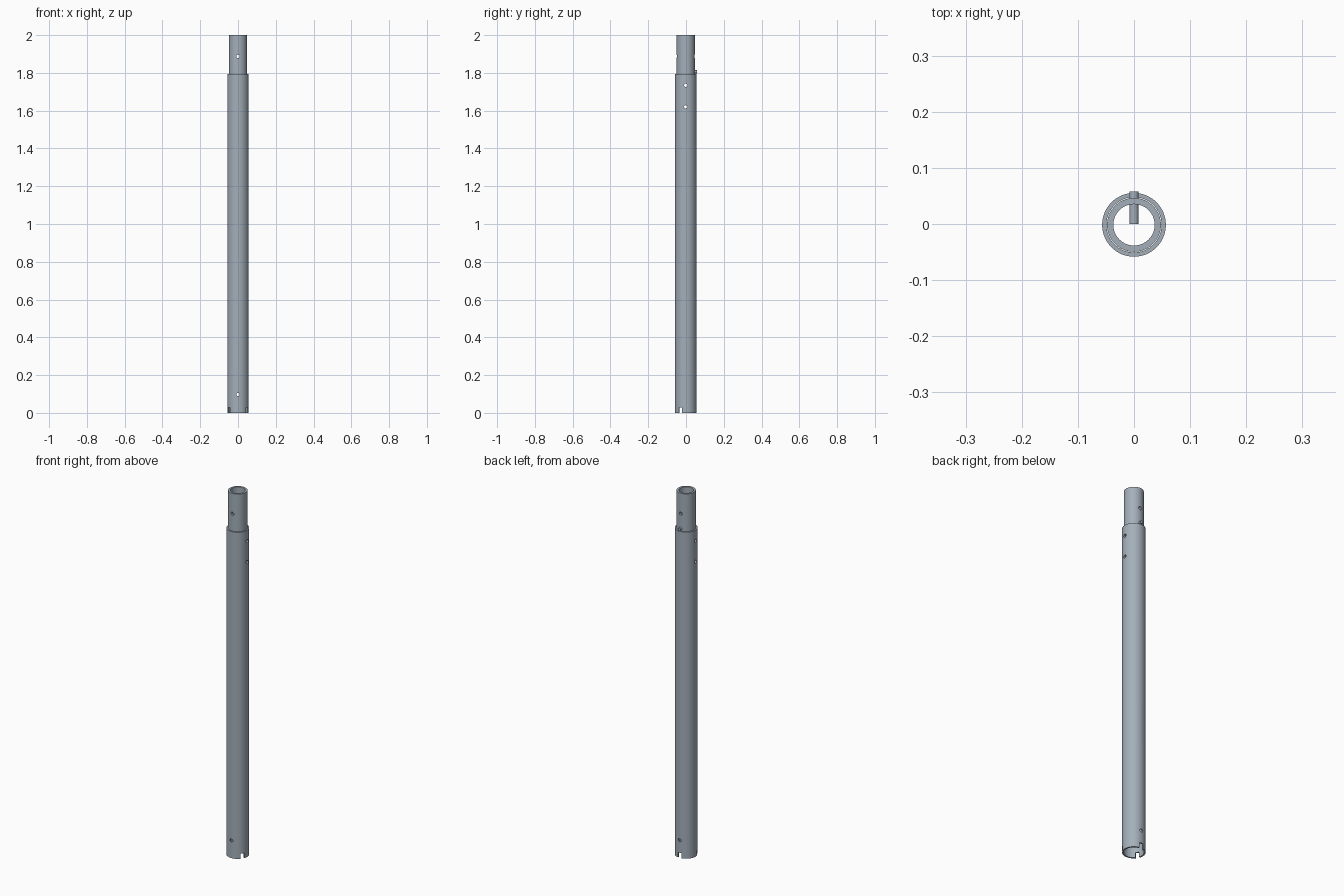
import bpy, bmesh
from math import pi, radians
from mathutils import Matrix, Vector

if "Cube" in bpy.data.objects:
    bpy.data.objects.remove(bpy.data.objects["Cube"])

CY = -0.0015          # tube axis, offset so the pin keeps the model centred
R_OUT, R_OUT_IN = 0.0568, 0.0492
R_IN, R_IN_IN = 0.0480, 0.0368
SHOULDER = 1.794
HOLE_R = 0.009

steel = bpy.data.materials.new("steel")
steel.diffuse_color = (0.37, 0.43, 0.49, 1)
steel.use_nodes = True
steel.node_tree.nodes["Principled BSDF"].inputs["Base Color"].default_value = steel.diffuse_color


def finish(name, bm):
    me = bpy.data.meshes.new(name)
    bmesh.ops.recalc_face_normals(bm, faces=bm.faces[:])
    bm.to_mesh(me)
    bm.free()
    me.materials.append(steel)
    ob = bpy.data.objects.new(name, me)
    ob.location.y = CY
    bpy.context.collection.objects.link(ob)
    return ob


def tube(name, r_out, r_in, z0, z1, n=64):
    bm = bmesh.new()
    loops = [[bm.verts.new(Matrix.Rotation(2 * pi * i / n, 3, 'Z') @ Vector((r, 0, z)))
              for i in range(n)]
             for r, z in ((r_out, z0), (r_out, z1), (r_in, z1), (r_in, z0))]
    for k in range(4):
        a, b = loops[k], loops[(k + 1) % 4]
        for i in range(n):
            j = (i + 1) % n
            bm.faces.new((a[i], a[j], b[j], b[i]))
    return finish(name, bm)


def add_rod(bm, axis, centre, radius, length, n=24):
    rot = Matrix.Rotation(pi / 2, 4, 'Y' if axis == 'x' else 'X')
    bmesh.ops.create_cone(bm, cap_ends=True, segments=n, radius1=radius, radius2=radius,
                          depth=length, matrix=Matrix.Translation(centre) @ rot)


def drill(ob, holes, slots=()):
    # bolt holes straight through, plus open slots at the lower rim
    bm = bmesh.new()
    for axis, z in holes:
        add_rod(bm, axis, (0, 0, z), HOLE_R, 0.2)
    for deg in slots:
        m = (Matrix.Rotation(radians(deg), 4, 'Z') @ Matrix.Translation((0.055, 0, 0.003))
             @ Matrix.Diagonal((0.05, 0.02, 0.05, 1)))
        bmesh.ops.create_cube(bm, size=1, matrix=m)
    cutter = finish("cutter", bm)
    cutter.hide_render = True
    mod = ob.modifiers.new("holes", 'BOOLEAN')
    mod.operation, mod.solver, mod.object = 'DIFFERENCE', 'EXACT', cutter
    bpy.context.view_layer.update()
    bpy.context.view_layer.objects.active = ob
    bpy.ops.object.modifier_apply(modifier=mod.name)
    bpy.data.objects.remove(cutter)


# long outer tube with three locating slots
outer = tube("outer_tube", R_OUT, R_OUT_IN, 0, SHOULDER)
drill(outer, [('x', 1.62), ('x', 1.735), ('y', 0.097)], (90, 210, 330))

# spigot sleeved inside the upper end
inner = tube("inner_spigot", R_IN, R_IN_IN, 1.56, 2.0)
drill(inner, [('x', 1.62), ('x', 1.735), ('y', 1.888)])

# locating pin resting on the shoulder at the back
bm = bmesh.new()
add_rod(bm, 'y', (0, 0.0305, SHOULDER + 0.012), 0.008, 0.058)
pin = finish("locating_pin", bm)

# smooth shading with crisp rims
bpy.ops.object.select_all(action='DESELECT')
for ob in (outer, inner, pin):
    ob.select_set(True)
bpy.context.view_layer.objects.active = outer
bpy.ops.object.shade_smooth_by_angle(angle=radians(30))
